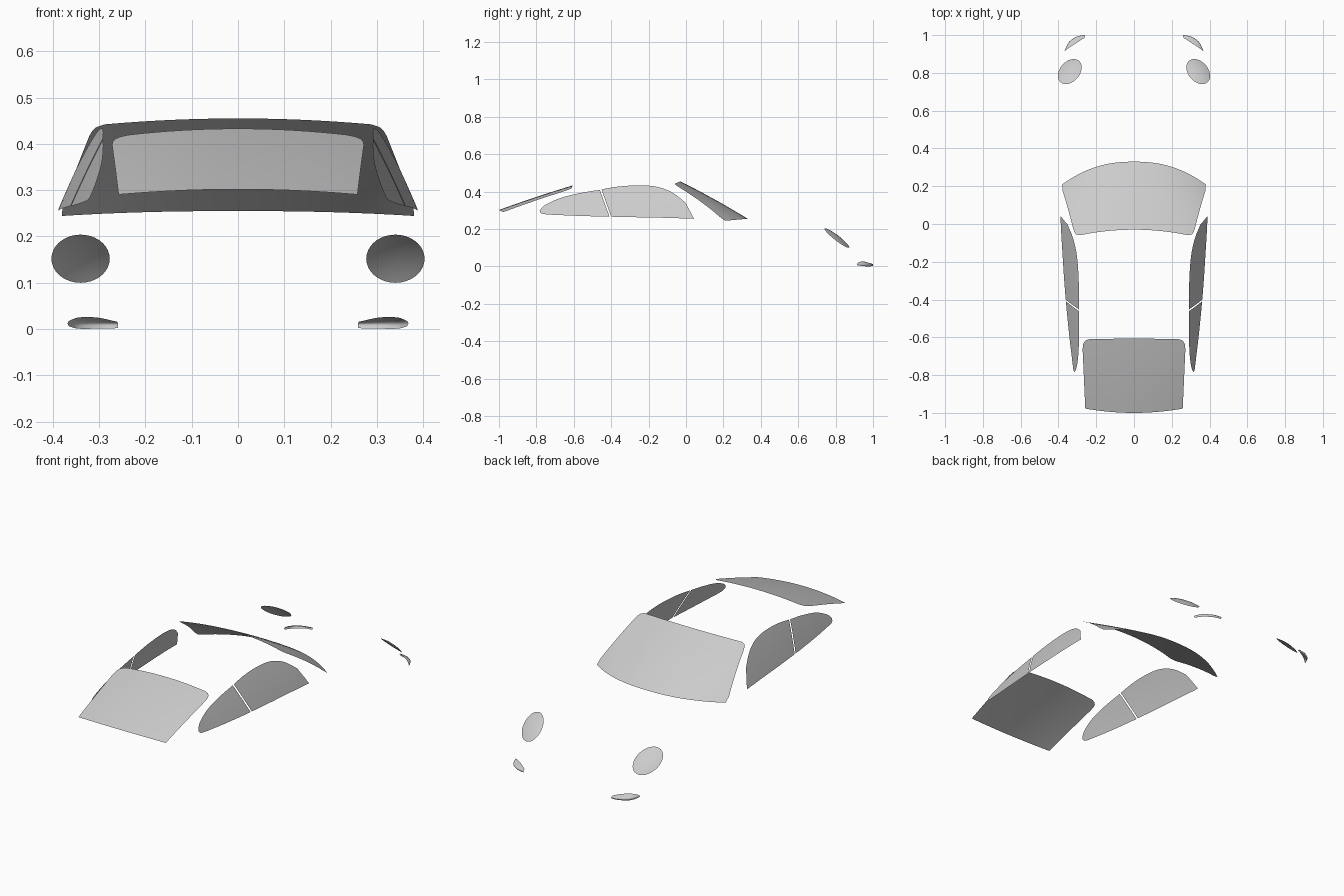
import bpy, bmesh, math
from mathutils import Vector

if "Cube" in bpy.data.objects:
    bpy.data.objects.remove(bpy.data.objects["Cube"])


def spline(pts, t):
    """Point on a smooth curve through pts, t in 0..1."""
    n = len(pts) - 1
    i = min(int(t * n), n - 1)
    f = t * n - i
    p = [Vector(pts[max(0, min(n, i + k))]) for k in (-1, 0, 1, 2)]
    return 0.5 * (2 * p[1] + (p[2] - p[0]) * f
                  + (2 * p[0] - 5 * p[1] + 4 * p[2] - p[3]) * f * f
                  + (3 * p[1] - p[0] - 3 * p[2] + p[3]) * f ** 3)


def patch(name, func, us, vs, outward, mirror=False):
    """Open surface func(u, v), with normals turned towards outward."""
    bm = bmesh.new()
    grid = [[bm.verts.new(func(u, v)) for u in us] for v in vs]
    for a, b in zip(grid, grid[1:]):
        for i in range(len(us) - 1):
            bm.faces.new((a[i], a[i + 1], b[i + 1], b[i]))
    bmesh.ops.remove_doubles(bm, verts=bm.verts, dist=0.00005)
    bm.normal_update()
    total = sum((f.normal * f.calc_area() for f in bm.faces), Vector())
    if total.dot(Vector(outward)) < 0:
        bmesh.ops.reverse_faces(bm, faces=bm.faces)
    for f in bm.faces:
        f.smooth = True
    me = bpy.data.meshes.new(name)
    bm.to_mesh(me)
    bm.free()
    ob = bpy.data.objects.new(name, me)
    bpy.context.collection.objects.link(ob)
    if mirror:
        ob.modifiers.new("Mirror", 'MIRROR').use_mirror_merge = False
    return ob


def steps(n, a=0.0, b=1.0):
    return [a + (b - a) * i / n for i in range(n + 1)]


def width(table, v):
    for (v0, w0), (v1, w1) in zip(table, table[1:]):
        if v <= v1:
            return w0 + (w1 - w0) * (v - v0) / (v1 - v0)
    return table[-1][1]


# Windscreen: bowed sheet, narrower at the top with rounded top corners
WS = [(0, .380), (.02, .386), (.88, .321), (.94, .314), (.975, .306), (1, .288)]


def windscreen(s, v):
    x = s * width(WS, v)
    q, r = abs(x / .386) ** 2.3, abs(x / .29) ** 2
    low = Vector((x, .33 - .125 * q, .255 - .011 * q))
    top = Vector((x, -.03 - .03 * r, .455 - .013 * r))
    return low.lerp(top, v) + Vector((0, .3, .5)) * .03 * v * (1 - v)


patch("windscreen", windscreen, steps(32, -1, 1),
      steps(8, 0, .88) + [.02, .91, .94, .96, .975, .99, 1][1:], (0, .5, 1))

# Rear window
RW = [(0, .258), (.85, .272), (.92, .270), (.96, .264), (.985, .253), (1, .236)]


def rear_window(s, v):
    x = s * width(RW, v)
    q = (x / .265) ** 2
    low = Vector((x, -1 + .024 * q, .302 - .012 * q))
    top = Vector((x, -.607 - .003 * q, .433 - .017 * q))
    return low.lerp(top, v) + Vector((0, 0, .012)) * v * (1 - v)


patch("rear_window", rear_window, steps(28, -1, 1),
      steps(8, 0, .85) + [.89, .92, .94, .96, .975, .985, .993, 1], (0, -.3, 1))

# Side windows: (y, z) outlines laid on the leaning cabin side
SIDE = [(.330, -.80), (.349, -.59), (.367, -.38), (.380, -.17), (.389, .04)]


def side_point(y, z):
    xb = spline(SIDE, max(0, min(1, (y + .80) / .84)))[0]
    h = z - .256
    return Vector((xb - .40 * h - .30 * h * h, y, z))


def side_window(name, low, top):
    def func(u, v):
        a, b = spline(low, u), spline(top, u)
        return side_point(*a.lerp(b, v))
    patch(name, func, steps(28), steps(6), (1, 0, .3), True)


side_window("rear_side_window",
            [(-.783, .298), (-.765, .281), (-.66, .274), (-.53, .269), (-.409, .266)],
            [(-.783, .298), (-.755, .327), (-.674, .365), (-.567, .392), (-.461, .410)])
side_window("front_side_window",
            [(-.400, .266), (-.26, .263), (-.11, .260), (.043, .255)],
            [(-.452, .412), (-.37, .426), (-.28, .433), (-.19, .431),
             (-.12, .416), (-.06, .387), (-.003, .341)])


# Headlight lenses: domed ovals on a sloping nose
def headlight(a, r):
    dx, dz = .063 * r * math.cos(a), .052 * r * math.sin(a)
    dome = .010 * (1 - r * r)
    return Vector((.34 + dx + .2 * dome, .807 - 1.2 * dz - .35 * dx + .6 * dome,
                   .152 + dz + .75 * dome))


patch("headlight", headlight, steps(36, 0, 2 * math.pi), steps(6), (0, 1, 1), True)

# Low front indicators: thin strips wrapping round the corners
TOP = [(.262, .986, .016), (.305, .958, .025), (.345, .932, .025), (.366, .916, .017)]
MID = [(.259, 1.0, .012), (.302, .991, .013), (.345, .962, .013), (.368, .915, .012)]
LOW = [(.259, .998, .002), (.302, .987, .001), (.345, .957, .001), (.365, .916, .006)]


def indicator(u, v):
    return spline([spline(c, u) for c in (LOW, MID, TOP)], v)


patch("front_indicator", indicator, steps(16), steps(6), (.5, 1, .5), True)
